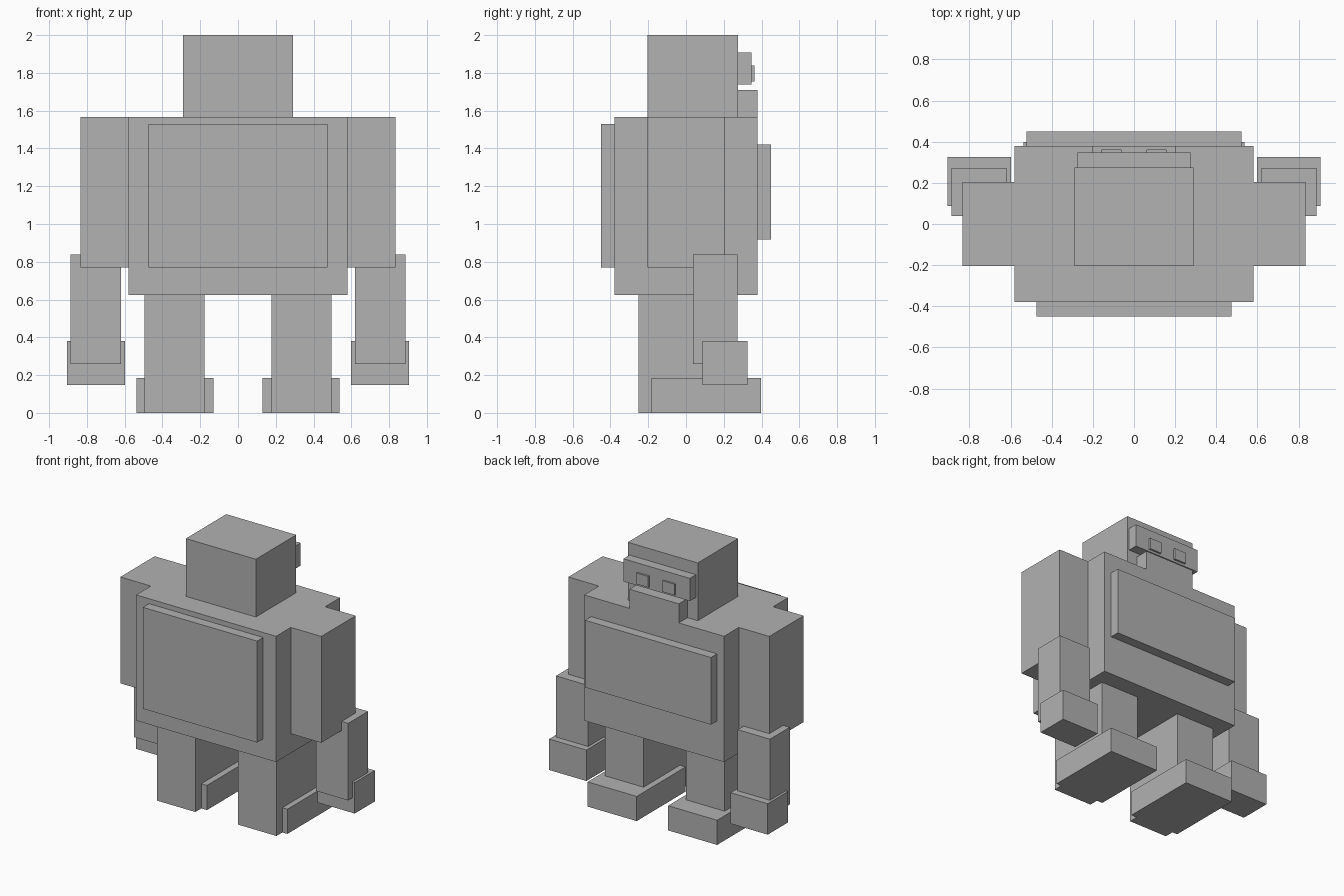
import bpy
import bmesh

if "Cube" in bpy.data.objects:
    bpy.data.objects.remove(bpy.data.objects["Cube"])

# One flat grey for the whole figure
grey = bpy.data.materials.new("plain grey")
grey.diffuse_color = (0.445, 0.445, 0.445, 1.0)
grey.use_nodes = True
grey.node_tree.nodes["Principled BSDF"].inputs["Base Color"].default_value = grey.diffuse_color


def box(name, x, y, z):
    """Box spanning the given (min, max) ranges."""
    bm = bmesh.new()
    bmesh.ops.create_cube(bm, size=1.0)
    for v in bm.verts:
        v.co = [r[0] + (c + 0.5) * (r[1] - r[0]) for c, r in zip(v.co, (x, y, z))]
    mesh = bpy.data.meshes.new(name)
    bm.to_mesh(mesh)
    bm.free()
    mesh.materials.append(grey)
    obj = bpy.data.objects.new(name, mesh)
    bpy.context.collection.objects.link(obj)
    return obj


def pair(name, x, y, z):
    """Box on the +x side and its mirror on the -x side."""
    box("right_" + name, x, y, z)
    box("left_" + name, (-x[1], -x[0]), y, z)


# Torso with raised chest and back panels
box("torso", (-0.58, 0.58), (-0.378, 0.378), (0.625, 1.567))
box("chest_plate", (-0.522, 0.522), (0.378, 0.45), (0.917, 1.42))
box("back_plate", (-0.473, 0.473), (-0.45, -0.378), (0.77, 1.53))

# Head with brow, jaw and eyes
box("head", (-0.29, 0.29), (-0.203, 0.275), (1.567, 2.0))
box("brow", (-0.275, 0.275), (0.275, 0.348), (1.738, 1.908))
box("jaw", (-0.205, 0.205), (0.275, 0.378), (1.567, 1.71))
pair("eye", (0.06, 0.158), (0.348, 0.362), (1.755, 1.838))

# Arms
pair("upper_arm", (0.58, 0.833), (-0.203, 0.203), (0.77, 1.567))
pair("forearm", (0.62, 0.887), (0.038, 0.273), (0.26, 0.838))
pair("hand", (0.597, 0.906), (0.088, 0.326), (0.148, 0.38))

# Legs
pair("leg", (0.177, 0.495), (-0.252, 0.25), (0.0, 0.625))
pair("foot", (0.13, 0.537), (-0.182, 0.398), (0.0, 0.185))
